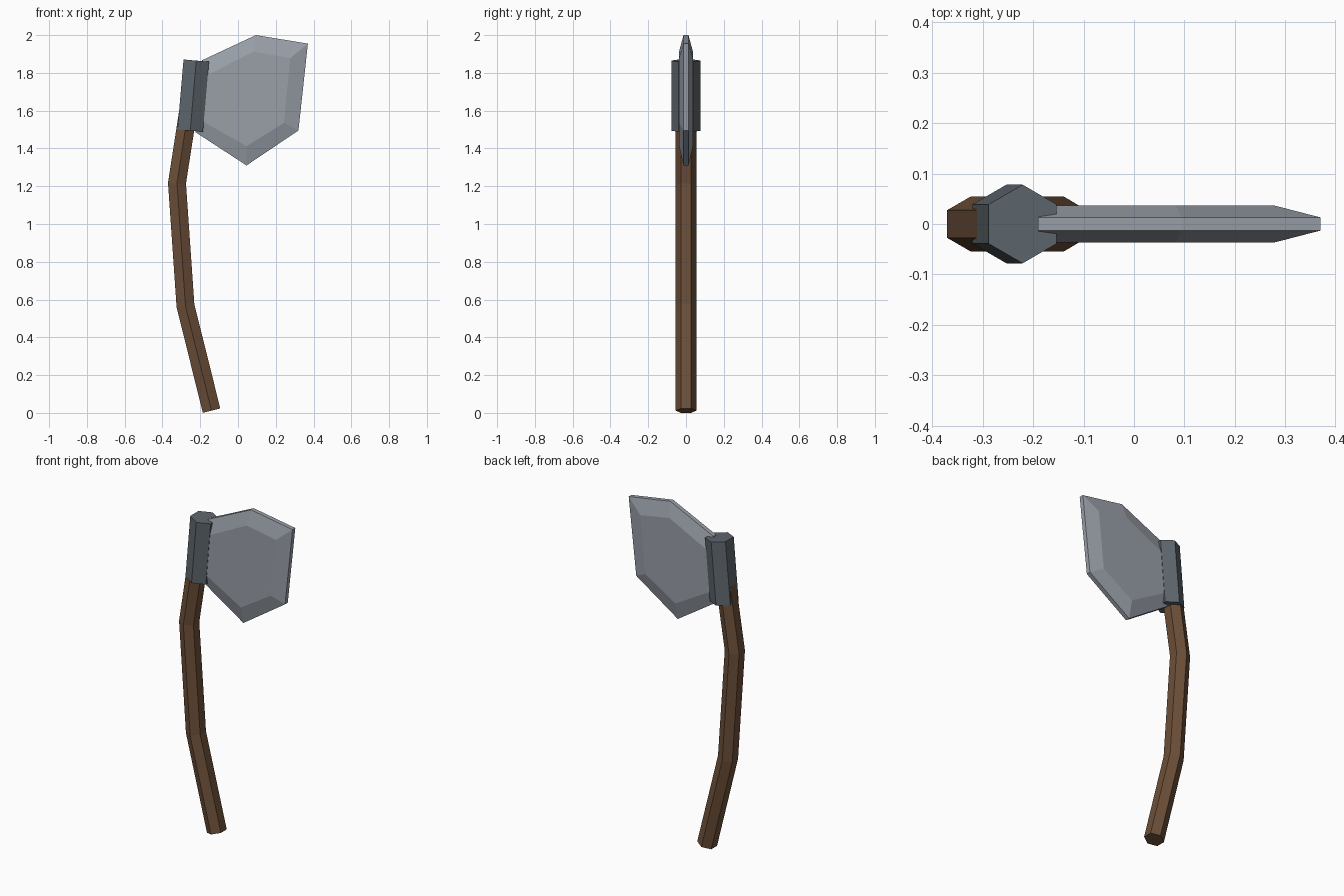
import bpy
import bmesh
from math import pi, sin, cos
from mathutils import Vector

cube = bpy.data.objects.get("Cube")
if cube:
    bpy.data.objects.remove(cube, do_unlink=True)


def material(name, rgb):
    mat = bpy.data.materials.new(name)
    mat.use_nodes = True
    colour = (*rgb, 1)
    mat.diffuse_color = colour
    mat.node_tree.nodes["Principled BSDF"].inputs["Base Color"].default_value = colour
    return mat


def loft(name, rings, mat):
    """Bridge equal-length rings of points and cap both ends."""
    bm = bmesh.new()
    loops = [[bm.verts.new(p) for p in ring] for ring in rings]
    for a, b in zip(loops, loops[1:]):
        for i in range(len(a)):
            j = (i + 1) % len(a)
            bm.faces.new((a[i], a[j], b[j], b[i]))
    bm.faces.new(loops[0])
    bm.faces.new(loops[-1])
    bmesh.ops.recalc_face_normals(bm, faces=bm.faces)
    mesh = bpy.data.meshes.new(name)
    bm.to_mesh(mesh)
    bm.free()
    mesh.materials.append(mat)
    obj = bpy.data.objects.new(name, mesh)
    bpy.context.collection.objects.link(obj)
    return obj


def hex_rings(path, radius):
    """Hexagons square to a path in the XZ plane, with corners on +-y."""
    pts = [Vector((x, 0, z)) for x, z in path]
    rings = []
    for i, p in enumerate(pts):
        steps = [(b - a).normalized() for a, b in zip(pts, pts[1:])]
        tangent = (steps[max(i - 1, 0)] + steps[min(i, len(steps) - 1)]).normalized()
        across = Vector((tangent.z, 0, -tangent.x))
        rings.append([p + across * radius * sin(k * pi / 3)
                      + Vector((0, radius * cos(k * pi / 3), 0)) for k in range(6)])
    return rings


wood = material("brown wood", (0.150, 0.078, 0.040))
iron = material("dark iron", (0.112, 0.134, 0.152))
steel = material("pale steel", (0.320, 0.350, 0.395))

# Bent handle
loft("handle", hex_rings([(-0.14, 0.012), (-0.278, 0.566), (-0.323, 1.216),
                          (-0.245, 1.72)], 0.055), wood)

# Collar holding the blade
loft("collar", hex_rings([(-0.253, 1.494), (-0.221, 1.865)], 0.078), iron)

# Blade: thin rim outline with a raised flat on each side
rim = [(-0.19, 1.867), (0.095, 2.0), (0.37, 1.955), (0.32, 1.495),
       (0.045, 1.31), (-0.225, 1.486)]
flat = [(-0.16, 1.79), (0.083, 1.912), (0.277, 1.878), (0.243, 1.455),
        (0.045, 1.412), (-0.19, 1.545)]
flat[3] = (0.243, 1.535)
layers = [(flat, -0.037), (rim, -0.013), (rim, 0.013), (flat, 0.037)]
loft("blade", [[(x, y, z) for x, z in outline] for outline, y in layers], steel)
